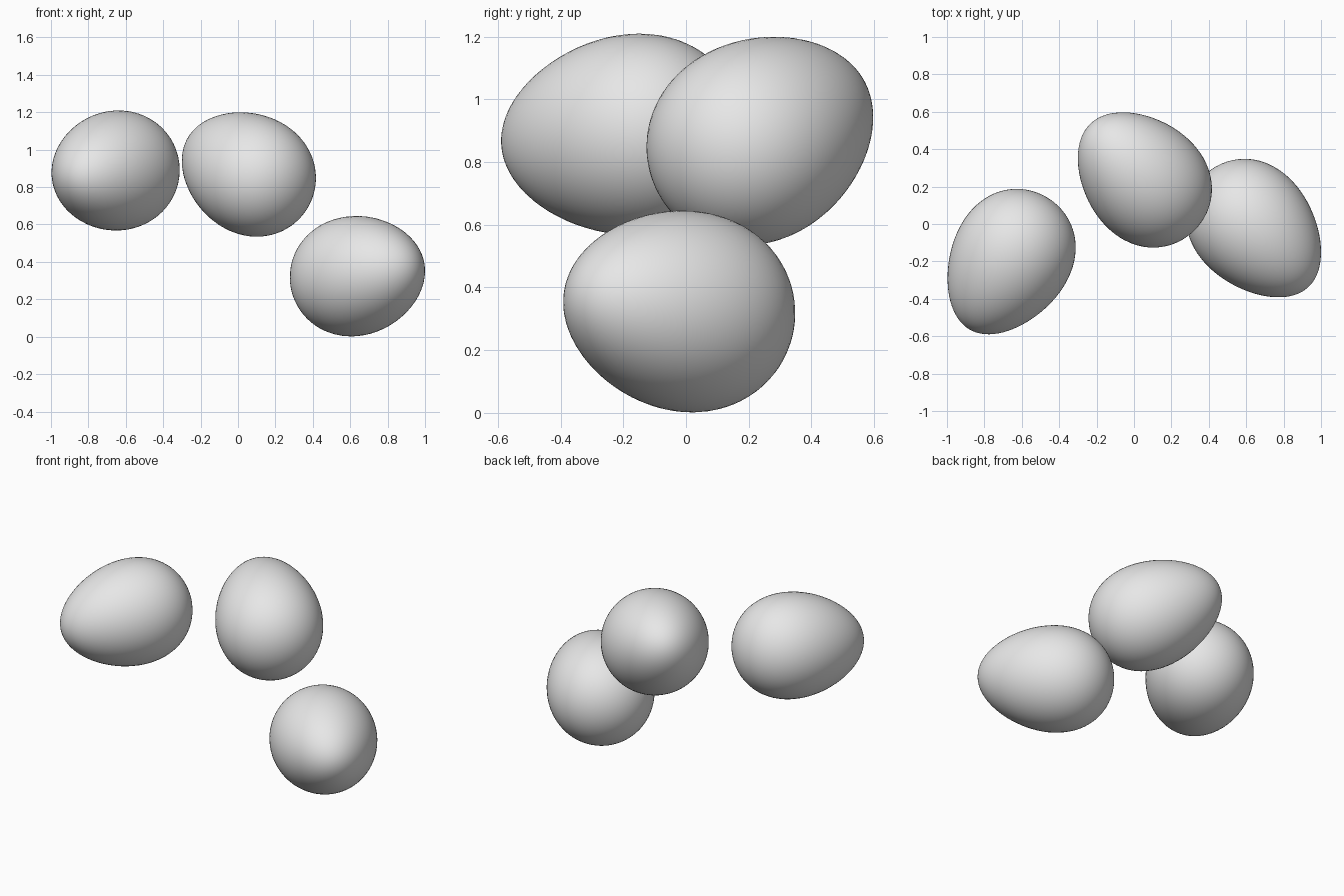
import bpy
import math
from mathutils import Vector

# Remove the default cube
cube = bpy.data.objects.get("Cube")
if cube:
    bpy.data.objects.remove(cube, do_unlink=True)

HALF_LENGTH = 0.41
RADIUS = 0.317
TAPER = 0.15

# Plain shell colour
shell = bpy.data.materials.new("light_grey_shell")
shell.use_nodes = True
grey = (0.8, 0.8, 0.8, 1.0)
shell.diffuse_color = grey
shell.node_tree.nodes["Principled BSDF"].inputs["Base Color"].default_value = grey


def make_egg(name, centre, tip):
    """Sphere narrowed toward one pole, with that pole turned to the tip direction."""
    bpy.ops.mesh.primitive_uv_sphere_add(segments=64, ring_count=40, radius=1)
    egg = bpy.context.object
    egg.name = name
    for v in egg.data.vertices:
        width = RADIUS * (1 - TAPER * v.co.z)
        v.co = (v.co.x * width, v.co.y * width, v.co.z * HALF_LENGTH)
    egg.rotation_mode = 'QUATERNION'
    egg.rotation_quaternion = Vector(tip).to_track_quat('Z', 'Y')
    egg.location = centre
    egg.data.materials.append(shell)
    bpy.ops.object.shade_smooth_by_angle(angle=math.radians(60))
    return egg


# Three eggs, each with its centre and the direction of its narrow end
make_egg("right_egg", (-0.674, -0.21, 0.884), (-0.50, -0.865, -0.08))
make_egg("middle_egg", (0.04, 0.253, 0.885), (-0.64, 0.665, 0.37))
make_egg("left_egg", (0.656, -0.037, 0.331), (0.667, -0.733, 0.13))
